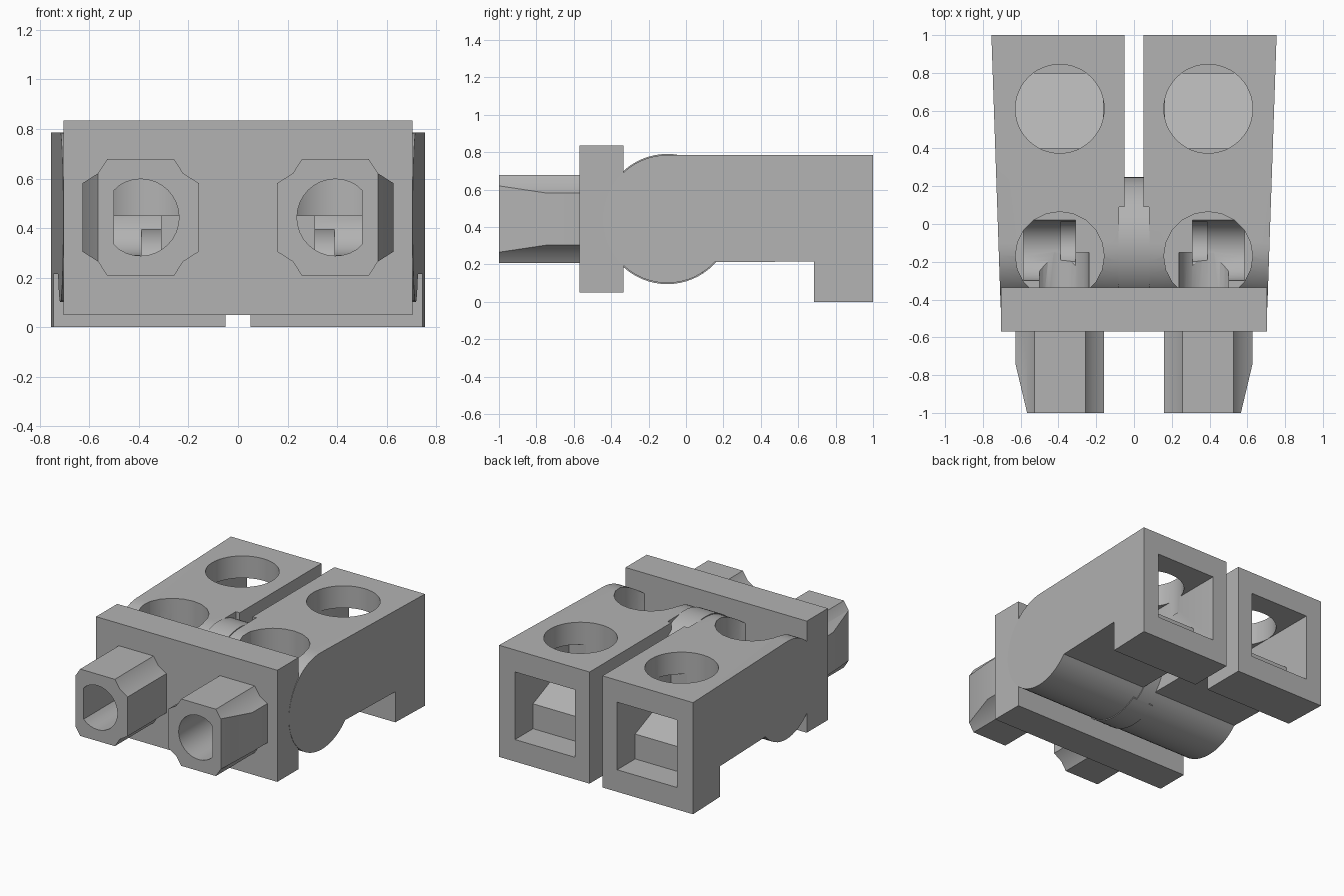
import bpy, bmesh, math
from mathutils import Vector

cube = bpy.data.objects.get("Cube")
if cube:
    bpy.data.objects.remove(cube, do_unlink=True)

GREY = (0.45, 0.45, 0.45, 1)
grey = bpy.data.materials.new("plain grey")
grey.use_nodes = True
grey.diffuse_color = GREY
grey.node_tree.nodes["Principled BSDF"].inputs["Base Color"].default_value = GREY

AXIS_Y, AXIS_Z = -0.1, 0.443     # pivot of the rounded nose
PIN_X = 0.393                    # centre line of each contact


def arc(cu, cv, r, n, start=0, end=360):
    """Points on an arc; a full turn leaves out the repeated end point."""
    steps = n if end - start == 360 else n - 1
    angles = [math.radians(start + (end - start) * i / steps) for i in range(n)]
    return [(cu + r * math.cos(a), cv + r * math.sin(a)) for a in angles]


def prism(name, pts, axis, a, b, side=1):
    """Extrude a 2D outline along an axis from a to b, mirrored by side."""
    place = {"x": lambda u, v, t: (t, u, v),
             "y": lambda u, v, t: (u, t, v),
             "z": lambda u, v, t: (u, v, t)}[axis]
    bm = bmesh.new()
    rings = []
    for t in (a, b):
        ring = []
        for u, v in pts:
            p = Vector(place(u, v, t))
            p.x *= side
            ring.append(bm.verts.new(p))
        rings.append(ring)
        bm.faces.new(ring)
    n = len(pts)
    for i in range(n):
        j = (i + 1) % n
        bm.faces.new((rings[0][i], rings[0][j], rings[1][j], rings[1][i]))
    bmesh.ops.recalc_face_normals(bm, faces=bm.faces)
    me = bpy.data.meshes.new(name)
    bm.to_mesh(me)
    bm.free()
    me.materials.append(grey)
    ob = bpy.data.objects.new(name, me)
    bpy.context.collection.objects.link(ob)
    return ob


def rect(u0, u1, v0, v1):
    return [(u0, v0), (u1, v0), (u1, v1), (u0, v1)]


def carve(ob, cutters):
    """Subtract the cutters, bake the result and delete them."""
    for c in cutters:
        m = ob.modifiers.new("cut", "BOOLEAN")
        m.operation, m.solver, m.object = "DIFFERENCE", "EXACT", c
    bpy.context.view_layer.update()
    graph = bpy.context.evaluated_depsgraph_get()
    baked = bpy.data.meshes.new_from_object(ob.evaluated_get(graph))
    ob.modifiers.clear()
    ob.data = baked
    for c in cutters:
        bpy.data.objects.remove(c, do_unlink=True)


def bore(side):
    # round bore with a flat on its outer side
    pts = [(min(x, 0.5), z) for x, z in arc(PIN_X, AXIS_Z, 0.155, 32)]
    return prism("bore", pts, "y", -1.1, -0.15, side)


# Outline shared by both housings: rounded nose, long body, rear foot
nose = arc(AXIS_Y, AXIS_Z, 0.342, 40, 90, 318)
body = nose + [(0.685, 0.215), (0.685, 0), (1, 0), (1, 0.785)]

# Contact outline with notched corners
quarter = [(0.235, 0.138), (0.172, 0.178), (0.135, 0.235)]
pin_pts = []
for sx, sz in ((1, 1), (-1, 1), (-1, -1), (1, -1)):
    corner = [(PIN_X + sx * u, AXIS_Z + sz * v) for u, v in quarter]
    pin_pts += corner if sx * sz > 0 else corner[::-1]

parts = []
for side, label in ((1, "left"), (-1, "right")):
    # Housing, tapering in towards the nose
    housing = prism(label + "_housing", body, "x", 0.05, 0.755, side)
    for v in housing.data.vertices:
        if abs(v.co.x) > 0.5:
            v.co.x = side * (0.755 - 0.034 * (1 - v.co.y))
    cavity = [(1.1, 0.155), (0.8, 0.155), (0.8, 0.33),
              (0.4, 0.5), (0.4, 0.63), (1.1, 0.63)]
    carve(housing, [
        prism("rear_socket", cavity, "x", 0.165, 0.63, side),
        prism("rear_port", arc(PIN_X, 0.61, 0.235, 48), "z", 0.52, 1, side),
        prism("front_port", arc(PIN_X, -0.17, 0.235, 20), "z", 0.45, 1, side),
        prism("wire_trough", arc(-0.14, 0.45, 0.16, 32), "x", 0.31, 0.585, side),
        prism("trough_slot", arc(-0.095, 0.35, 0.115, 24), "x", 0.31, 0.39, side),
        prism("hub_notch", rect(0.04, 0.08, -0.5, 0.09), "z", -0.1, 1, side),
        bore(side),
    ])

    # Front contact with its outer flank cut at a slant
    contact = prism(label + "_contact", pin_pts, "y", -1, -0.56, side)
    slant = [(0.63, -0.73), (0.566, -1), (0.55, -1.07), (0.8, -1.07), (0.8, -0.73)]
    carve(contact, [prism("flank", slant, "z", 0, 1, side), bore(side)])
    parts += [housing, contact]

# Front flange plate
flange = prism("front_flange", rect(-0.705, 0.705, 0.05, 0.835), "y", -0.57, -0.335)
carve(flange, [bore(1), bore(-1)])

# Central hub joining the two housings
hub = prism("centre_hub", arc(AXIS_Y, AXIS_Z, 0.348, 64), "x", -0.082, 0.082)
# slim the rear of the hub so it fits the gap between the housings
carve(hub, [prism("hub_relief", rect(0.05, 0.2, 0.09, 0.5), "z", -0.1, 1, s)
            for s in (1, -1)])
parts += [flange, hub]

# Smooth the curved walls, keep the edges crisp
bpy.ops.object.select_all(action="DESELECT")
for ob in parts:
    ob.select_set(True)
bpy.context.view_layer.objects.active = hub
bpy.ops.object.shade_smooth_by_angle(angle=math.radians(25))
